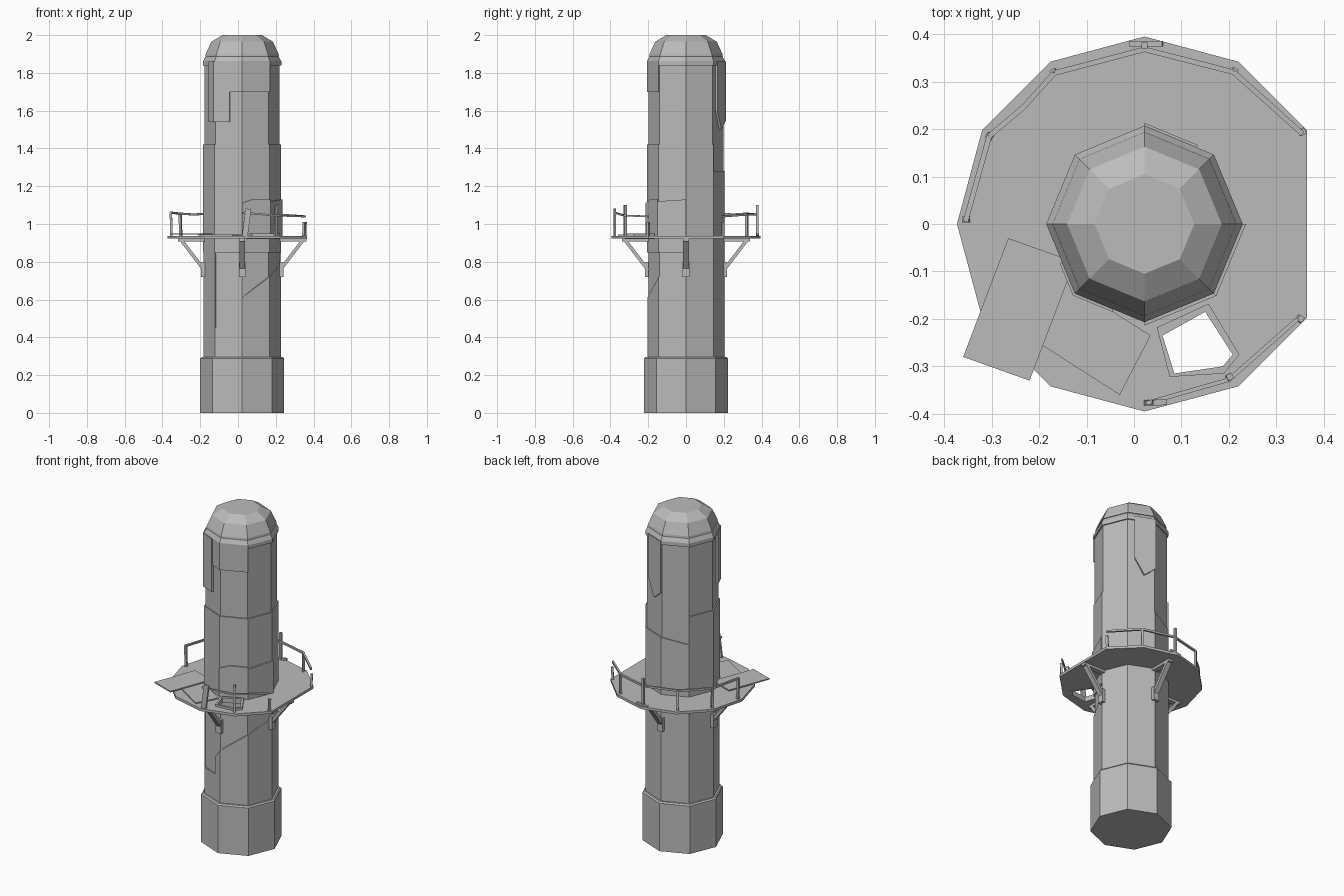
import bpy, bmesh, math
from mathutils import Vector

cube = bpy.data.objects.get("Cube")
if cube:
    bpy.data.objects.remove(cube)

AXIS = Vector((0.022, 0, 0))
DECK = 0.937

grey = bpy.data.materials.new("plain_grey")
grey.use_nodes = True
grey.diffuse_color = (0.5, 0.5, 0.5, 1)
grey.node_tree.nodes["Principled BSDF"].inputs["Base Color"].default_value = (0.5, 0.5, 0.5, 1)


def finish(name, bm):
    bmesh.ops.recalc_face_normals(bm, faces=bm.faces)
    mesh = bpy.data.meshes.new(name)
    bm.to_mesh(mesh)
    bm.free()
    mesh.materials.append(grey)
    obj = bpy.data.objects.new(name, mesh)
    bpy.context.collection.objects.link(obj)
    return obj


def add_prism(bm, bottom, top):
    """Closed solid between two matching loops of points."""
    lo = [bm.verts.new(p) for p in bottom]
    hi = [bm.verts.new(p) for p in top]
    bm.faces.new(lo)
    bm.faces.new(hi)
    n = len(lo)
    for i in range(n):
        j = (i + 1) % n
        bm.faces.new((lo[i], lo[j], hi[j], hi[i]))


def polar(radius, degrees, z=0):
    a = math.radians(degrees)
    return AXIS + Vector((radius * math.cos(a), radius * math.sin(a), z))


def add_beam(bm, a, b, width, depth=None):
    """Square bar from a to b."""
    a, b = Vector(a), Vector(b)
    d = (b - a).normalized()
    ref = Vector((0, 0, 1)) if abs(d.z) < 0.95 else Vector((a.x - AXIS.x, a.y, 0)).normalized()
    side = d.cross(ref).normalized() * width / 2
    up = side.cross(d).normalized() * (depth or width) / 2
    ring = [side + up, side - up, -side - up, -side + up]
    add_prism(bm, [a + o for o in ring], [b + o for o in ring])


def lathe(name, profile):
    """Eight-sided tower section."""
    bm = bmesh.new()
    rings = [[bm.verts.new(polar(r, 45 * k, z)) for k in range(8)] for r, z in profile]
    bm.faces.new(rings[0])
    bm.faces.new(rings[-1])
    for lo, hi in zip(rings, rings[1:]):
        for k in range(8):
            j = (k + 1) % 8
            bm.faces.new((lo[k], lo[j], hi[j], hi[k]))
    return finish(name, bm)


def wall_slabs(name, radius, slabs):
    """Cladding: each slab is a tower side and an outline of (across, height)."""
    bm = bmesh.new()
    for side, outline in slabs:
        loops = []
        for r in (0.185, radius):
            a, b = polar(r, 45 * side), polar(r, 45 * side + 45)
            loops.append([a.lerp(b, u) + Vector((0, 0, z)) for u, z in outline])
        add_prism(bm, *loops)
    return finish(name, bm)


def block(z0, z1, u0=0, u1=1):
    return [(u0, z0), (u1, z0), (u1, z1), (u0, z1)]


# Tower body
lathe("plinth", [(0.222, 0), (0.222, 0.288), (0.215, 0.296)])
lathe("tower_core", [(0.197, 0.29), (0.199, 1.86)])
lathe("neck", [(0.207, 1.84), (0.207, 1.862), (0.195, 1.884), (0.185, 1.89)])
lathe("dome", [(0.195, 1.887), (0.193, 1.9), (0.163, 1.965), (0.105, 2.0)])

# Worn cladding with uneven upper edges
wall_slabs("lower_cladding", 0.205, [
    (0, block(0.29, 1.42)), (1, block(0.29, 1.28)),
    (2, [(0, 0.29), (1, 0.29), (1, 1.25), (0, 1.28)]),
    (3, block(0.29, 1.42)), (4, block(0.29, 0.85)),
    (5, [(0, 0.29), (1, 0.29), (1, 0.61), (0.68, 0.55), (0.68, 0.45), (0, 0.45)]),
    (6, [(0, 0.29), (1, 0.29), (1, 0.72), (0, 0.61)]),
    (7, [(0, 0.29), (1, 0.29), (1, 0.78), (0, 0.72)]),
])
wall_slabs("middle_cladding", 0.206, [(k, block(0.85, 1.42)) for k in (4, 5, 6, 7)])
wall_slabs("upper_band", 0.207, [(k, block(1.7, 1.86)) for k in (5, 6)])
wall_slabs("upper_panels", 0.213, [
    (4, block(1.54, 1.86, 0.55, 1)), (5, block(1.54, 1.86, 0, 0.55)),
    (1, [(0.25, 1.6), (0.6, 1.5), (1, 1.55), (1, 1.86), (0.25, 1.86)]),
])
wall_slabs("doorway_panel", 0.214, [
    (6, [(0, 0.93), (1, 0.93), (1, 1.13), (0.35, 1.13), (0, 1.11)]),
    (7, [(0, 0.93), (1, 0.93), (1, 1.13), (0, 1.12)]),
])

# Walkway: twelve-sided with one corner missing and a broken hole
hole = [(0.06, -0.235), (0.15, -0.185), (0.208, -0.275), (0.187, -0.3), (0.085, -0.315)]
rim = [(0.048, -0.218), (0.157, -0.168), (0.222, -0.275), (0.19, -0.315), (0.075, -0.322)]
bm = bmesh.new()
edges = []
for loop in ([polar(0.395, 30 * k, DECK) for k in range(1, 12)],
             [Vector((x, y, DECK)) for x, y in hole]):
    vs = [bm.verts.new(p) for p in loop]
    edges += [bm.edges.new((vs[i - 1], vs[i])) for i in range(len(vs))]
bmesh.ops.triangle_fill(bm, edges=edges, use_beauty=True, use_dissolve=False)
bmesh.ops.recalc_face_normals(bm, faces=bm.faces)
if sum(f.normal.z for f in bm.faces) < 0:
    bmesh.ops.reverse_faces(bm, faces=bm.faces)
faces = bm.faces[:]
low = bmesh.ops.extrude_face_region(bm, geom=faces, use_keep_orig=True)
bmesh.ops.translate(bm, verts=[g for g in low["geom"] if isinstance(g, bmesh.types.BMVert)],
                    vec=(0, 0, -0.015))
finish("walkway", bm)

bm = bmesh.new()
for i in range(len(hole)):
    quad = [hole[i - 1], hole[i], rim[i], rim[i - 1]]
    add_prism(bm, *[[Vector((x, y, z)) for x, y in quad] for z in (0.92, 0.95)])
finish("hole_rim", bm)

# Loose sheets lying on the walkway
for name, z, pts in (
        ("loose_sheet_under", DECK, [(-0.145, -0.12), (0.035, -0.235), (-0.03, -0.36), (-0.21, -0.245)]),
        ("loose_sheet_over", DECK + 0.007, [(-0.265, -0.03), (-0.125, -0.08), (-0.22, -0.33), (-0.36, -0.28)])):
    bm = bmesh.new()
    add_prism(bm, *[[Vector((x, y, h)) for x, y in pts] for h in (z, z + 0.007)])
    finish(name, bm)

# Struts under the walkway
bm = bmesh.new()
for a in range(0, 360, 90):
    add_beam(bm, polar(0.33, a, 0.925), polar(0.2, a, 0.755), 0.03, 0.018)
    add_beam(bm, polar(0.208, a, 0.72), polar(0.208, a, 0.8), 0.036, 0.02)
    add_beam(bm, polar(0.19, a, 0.915), polar(0.34, a, 0.915), 0.03, 0.015)
finish("struts", bm)


def railing(name, path, thickness):
    bm = bmesh.new()
    for a, b in zip(path, path[1:]):
        add_beam(bm, a, b, thickness)
    return finish(name, bm)


# Railings
railing("back_rail", [(-0.355, 0.005, 1.06), (-0.305, 0.185, 1.055), (-0.232, 0.247, 1.05),
                      (-0.168, 0.318, 1.055), (0.022, 0.368, 1.05), (0.21, 0.32, 1.05),
                      (0.355, 0.19, 1.04)], 0.011)
railing("front_rail", [(0.025, -0.378, 1.06), (0.2, -0.328, 1.045), (0.345, -0.2, 1.04)], 0.009)

posts = [(-0.352, 0.01, 1.06), (-0.303, 0.185, 1.055), (-0.168, 0.32, 1.055), (0.022, 0.376, 1.1),
         (0.21, 0.322, 1.05), (0.352, 0.194, 1.01), (0.2, -0.322, 1.1), (0.348, -0.2, 1.01)]
bm = bmesh.new()
for x, y, top in posts:
    add_beam(bm, (x, y, DECK - 0.01), (x * 1.01, y, top), 0.013)
add_beam(bm, (0.035, -0.376, DECK - 0.01), (0.055, -0.376, 1.08), 0.03, 0.012)
add_beam(bm, (-0.01, 0.38, DECK), (0.06, 0.38, DECK + 0.01), 0.012)
finish("rail_posts", bm)
